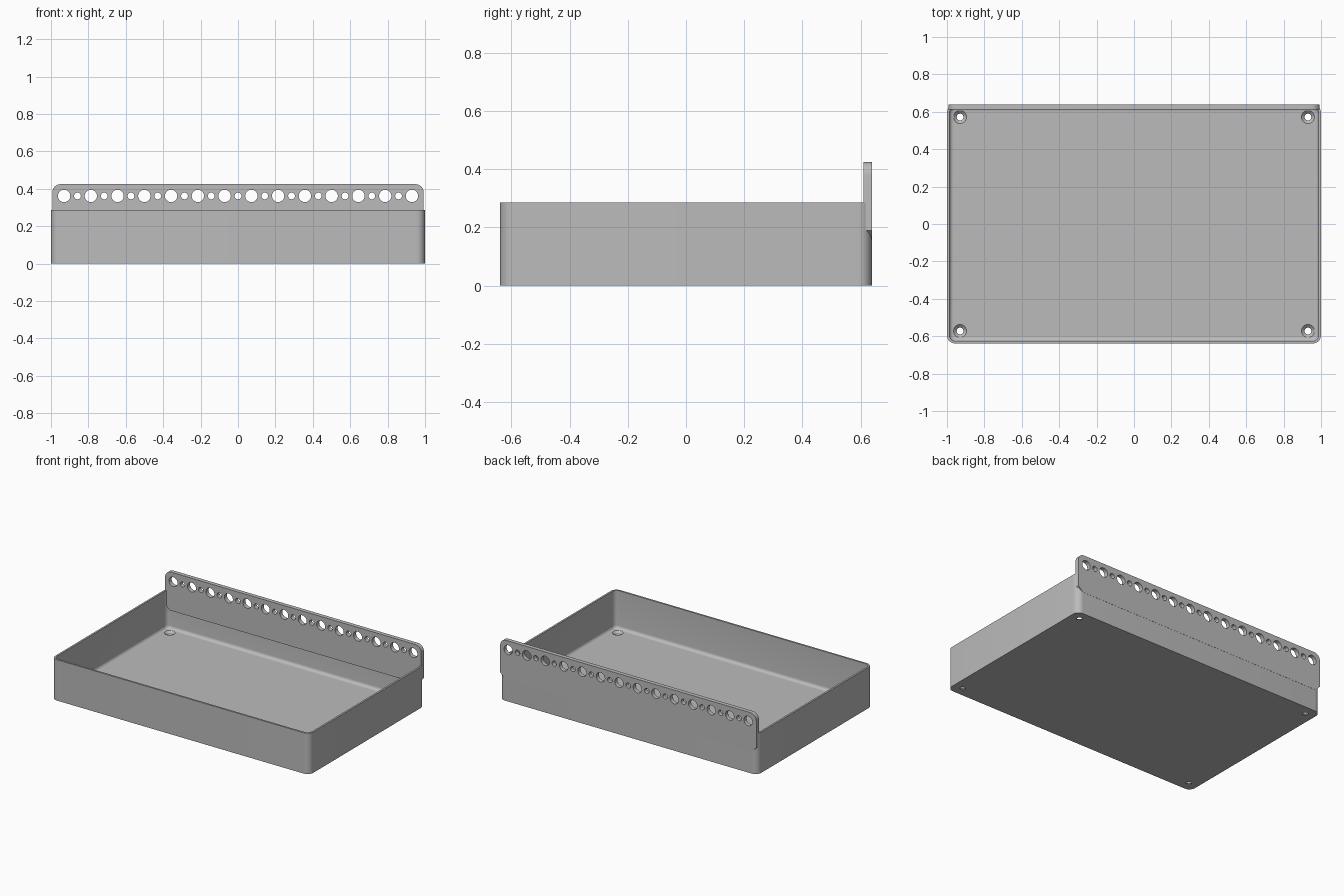
import bpy, bmesh, math

if "Cube" in bpy.data.objects:
    bpy.data.objects.remove(bpy.data.objects["Cube"], do_unlink=True)

# Single plain grey plastic
grey = bpy.data.materials.new("grey_plastic")
grey.use_nodes = True
grey.diffuse_color = (0.5, 0.5, 0.5, 1)
grey.node_tree.nodes["Principled BSDF"].inputs["Base Color"].default_value = (0.5, 0.5, 0.5, 1)

WIDTH, DEPTH, HEIGHT = 1.0, 0.639, 0.286   # half sizes and wall height
WALL, FLOOR, FILLET, CORNER = 0.013, 0.02, 0.022, 0.045
STEPS = 10


def finish(bm, name, helper=False):
    bmesh.ops.recalc_face_normals(bm, faces=bm.faces)
    mesh = bpy.data.meshes.new(name)
    bm.to_mesh(mesh)
    bm.free()
    mesh.materials.append(grey)
    obj = bpy.data.objects.new(name, mesh)
    bpy.context.collection.objects.link(obj)
    obj.hide_render = helper
    return obj


def arc(cx, cy, r, start):
    """Quarter arc starting at the given quarter turn."""
    return [(cx + r * math.cos((start + i / STEPS) * math.pi / 2),
             cy + r * math.sin((start + i / STEPS) * math.pi / 2)) for i in range(STEPS + 1)]


def rounded_loop(inset, z):
    r = max(CORNER - inset, 0.004)
    x, y = WIDTH - inset - r, DEPTH - inset - r
    pts = arc(x, y, r, 0) + arc(-x, y, r, 1) + arc(-x, -y, r, 2) + arc(x, -y, r, 3)
    return [(px, py, z) for px, py in pts]


def loft(bm, loops):
    """Skin a stack of equal loops and cap both ends."""
    rings = [[bm.verts.new(p) for p in loop] for loop in loops]
    n = len(rings[0])
    for a, b in zip(rings, rings[1:]):
        for i in range(n):
            j = (i + 1) % n
            bm.faces.new((a[i], a[j], b[j], b[i]))
    bm.faces.new(rings[0][::-1])
    bm.faces.new(rings[-1])


def cut(obj, cutter):
    mod = obj.modifiers.new("holes", "BOOLEAN")
    mod.operation = "DIFFERENCE"
    mod.solver = "EXACT"
    mod.object = cutter
    bpy.context.view_layer.objects.active = obj
    bpy.ops.object.modifier_apply(modifier=mod.name)
    bpy.data.objects.remove(cutter, do_unlink=True)


def smooth(obj):
    bpy.ops.object.select_all(action="DESELECT")
    obj.select_set(True)
    bpy.context.view_layer.objects.active = obj
    bpy.ops.object.shade_smooth_by_angle(angle=math.radians(30))


# Open tray with a fillet around the inside floor
bm = bmesh.new()
loops = [rounded_loop(0, 0), rounded_loop(0, HEIGHT), rounded_loop(WALL, HEIGHT)]
for i in range(7):
    a = i / 6 * math.pi / 2
    loops.append(rounded_loop(WALL + FILLET * (1 - math.cos(a)),
                              FLOOR + FILLET * (1 - math.sin(a))))
loft(bm, loops)
tray = finish(bm, "tray")

# Countersunk screw holes in the floor corners
bm = bmesh.new()
profile = [(0.018, -0.05), (0.018, 0.004), (0.035, FLOOR), (0.035, 0.06)]
for sx in (-1, 1):
    for sy in (-1, 1):
        loft(bm, [[(sx * 0.93 + r * math.cos(k * math.pi / 16),
                    sy * 0.572 + r * math.sin(k * math.pi / 16), z) for k in range(32)]
                  for r, z in profile])
cut(tray, finish(bm, "screw_hole_cutter", True))
smooth(tray)

# Hanging rail: rounded top, sloped lower ends
END, TOP, BOTTOM, SLOPE, ROUND = 0.993, 0.425, 0.155, 0.035, 0.045
BACK, FRONT = 0.64, 0.611
outline = arc(END - ROUND, TOP - ROUND, ROUND, 0) + arc(ROUND - END, TOP - ROUND, ROUND, 1)
outline += [(-END, BOTTOM + SLOPE), (SLOPE - END, BOTTOM), (END - SLOPE, BOTTOM), (END, BOTTOM + SLOPE)]
bm = bmesh.new()
loft(bm, [[(x, y, z) for x, z in outline] for y in (FRONT, BACK)])
rail = finish(bm, "hanging_rail")

# Alternating large and small holes along the rail
bm = bmesh.new()
for i in range(27):
    cx = -0.93 + i * 1.86 / 26
    r = 0.018 if i % 2 else 0.033
    loft(bm, [[(cx + r * math.cos(k * math.pi / 16), y, 0.362 + r * math.sin(k * math.pi / 16))
               for k in range(32)] for y in (FRONT - 0.1, BACK + 0.1)])
cut(rail, finish(bm, "rail_hole_cutter", True))
smooth(rail)
